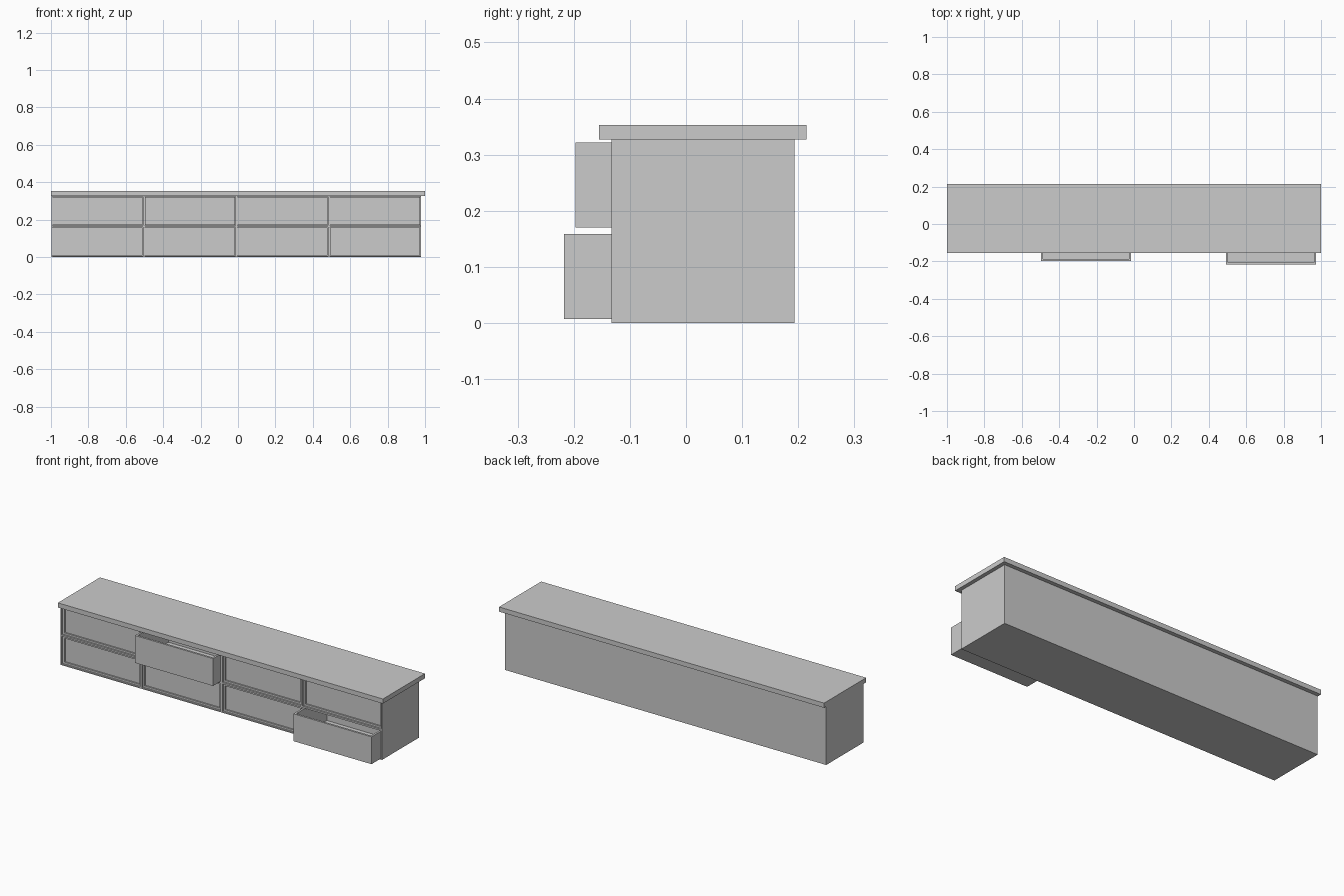
import bpy, bmesh
from mathutils import Vector

if "Cube" in bpy.data.objects:
    bpy.data.objects.remove(bpy.data.objects["Cube"])

FRONT, BACK = -0.133, 0.193
LEFT, RIGHT = -0.998, 0.979
COLS = [-0.991 + 0.4945 * i for i in range(4)]
ROWS = [0.007, 0.170]
W, H, DEPTH, WALL = 0.481, 0.152, 0.29, 0.011


def add_box(bm, lo, hi):
    lo, hi = Vector(lo), Vector(hi)
    verts = bmesh.ops.create_cube(bm, size=1)["verts"]
    bmesh.ops.scale(bm, vec=hi - lo, verts=verts)
    bmesh.ops.translate(bm, vec=(lo + hi) / 2, verts=verts)


def finish(bm, name):
    bmesh.ops.recalc_face_normals(bm, faces=bm.faces)
    mesh = bpy.data.meshes.new(name)
    bm.to_mesh(mesh)
    bm.free()
    obj = bpy.data.objects.new(name, mesh)
    bpy.context.collection.objects.link(obj)
    return obj


def sink_face(bm, normal, inset, depth):
    # Inset the face pointing along normal, then push it inwards
    n = Vector(normal)
    bm.normal_update()
    face = max(bm.faces, key=lambda f: (f.normal.dot(n) > 0.9, f.calc_center_median().dot(n)))
    bmesh.ops.inset_region(bm, faces=[face], thickness=inset, use_even_offset=True)
    ext = bmesh.ops.extrude_discrete_faces(bm, faces=[face])["faces"]
    bmesh.ops.translate(bm, vec=-n * depth, verts=ext[0].verts)


def drawer(name, x, z, y, closed):
    bm = bmesh.new()
    add_box(bm, (x, y, z), (x + W, y + DEPTH, z + H))
    # Open storage space
    sink_face(bm, (0, 0, 1), WALL, H - WALL)
    if closed:
        # Shallow recessed front panel
        sink_face(bm, (0, -1, 0), 0.010, 0.008)
    finish(bm, name)


# Worktop
bm = bmesh.new()
add_box(bm, (-1, -0.155, 0.327), (1, 0.215, 0.353))
finish(bm, "worktop")

# Carcass: one solid block with a pocket cut for every drawer
bm = bmesh.new()
add_box(bm, (LEFT, FRONT, 0), (RIGHT, BACK, 0.327))
carcass = finish(bm, "carcass")

bm = bmesh.new()
for x in COLS:
    for z in ROWS:
        add_box(bm, (x - 0.001, FRONT - 0.05, z - 0.001),
                (x + W + 0.001, BACK - 0.012, z + H + 0.001))
cutter = finish(bm, "pocket_cutter")
cutter.hide_render = True
cutter.hide_viewport = True
cut = carcass.modifiers.new("pockets", "BOOLEAN")
cut.object = cutter
cut.operation = "DIFFERENCE"
cut.solver = "EXACT"

# Drawers: two pulled out, the rest closed
PULLED = {(1, 1): -0.197, (3, 0): -0.217}
for c, x in enumerate(COLS):
    for r, z in enumerate(ROWS):
        y = PULLED.get((c, r), FRONT + 0.008)
        drawer(f"drawer_{'upper' if r else 'lower'}_{c + 1}", x, z, y, (c, r) not in PULLED)
